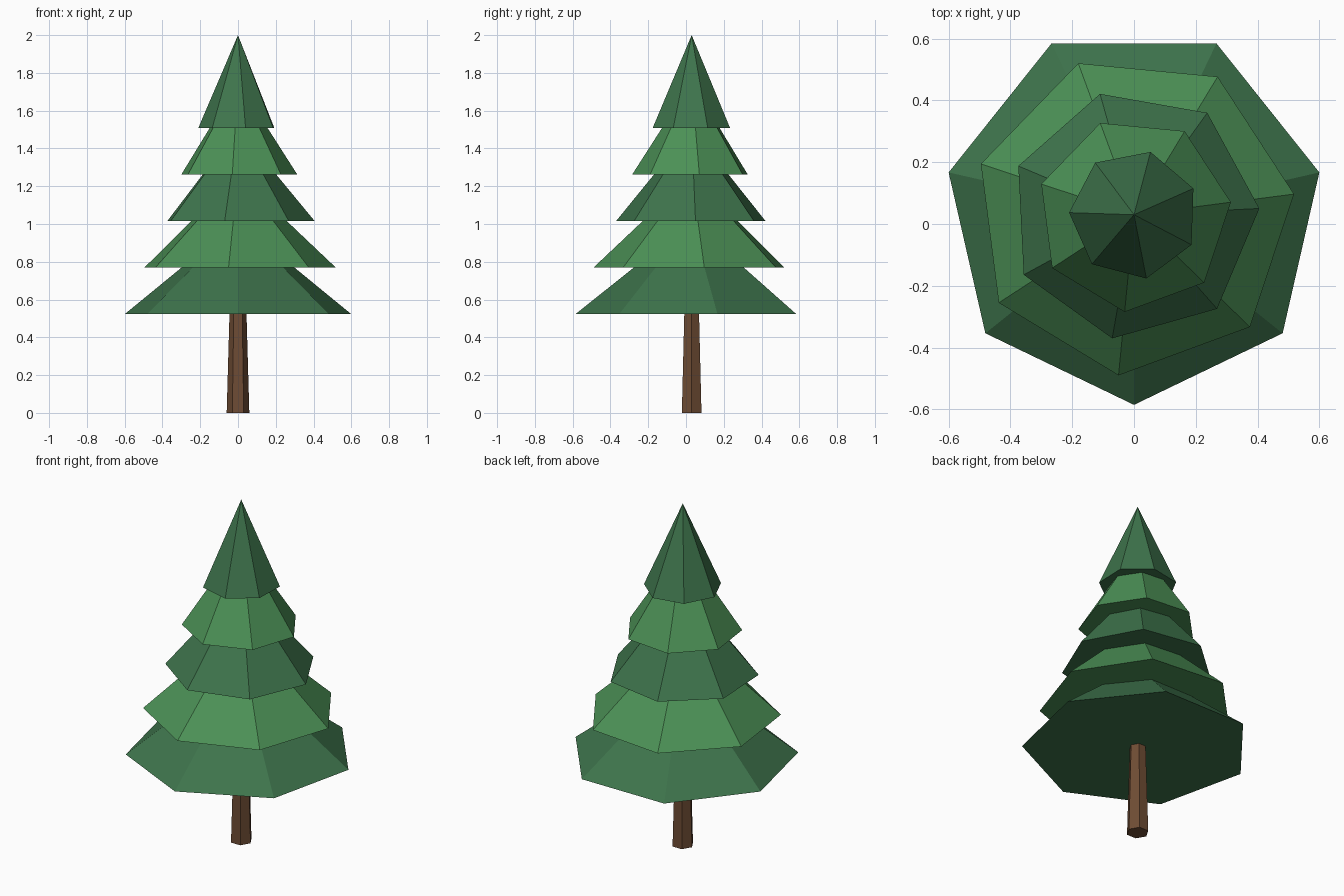
import bpy
import bmesh
from math import cos, sin, radians, tau

cube = bpy.data.objects.get("Cube")
if cube:
    bpy.data.objects.remove(cube, do_unlink=True)

CENTRE_Y = 0.03


def make_material(name, colour):
    mat = bpy.data.materials.new(name)
    mat.use_nodes = True
    mat.diffuse_color = (*colour, 1)
    shader = mat.node_tree.nodes["Principled BSDF"]
    shader.inputs["Base Color"].default_value = (*colour, 1)
    shader.inputs["Roughness"].default_value = 0.9
    return mat


def ring(bm, sides, radius, z, start):
    """Add a regular polygon of vertices, the first one at angle start."""
    angles = [radians(start) + tau * i / sides for i in range(sides)]
    return [bm.verts.new((radius * cos(a), radius * sin(a), z)) for a in angles]


def make_part(name, mat, sides, start, bottom, top, height, z):
    """Closed flat-shaded cone; a top radius of zero gives a point."""
    bm = bmesh.new()
    low = ring(bm, sides, bottom, 0, start)
    bm.faces.new(low[::-1])
    if top:
        high = ring(bm, sides, top, height, start)
        bm.faces.new(high)
    else:
        tip = bm.verts.new((0, 0, height))
    for i in range(sides):
        j = (i + 1) % sides
        upper = [high[j], high[i]] if top else [tip]
        bm.faces.new([low[i], low[j], *upper])
    mesh = bpy.data.meshes.new(name)
    bm.to_mesh(mesh)
    bm.free()
    mesh.materials.append(mat)
    obj = bpy.data.objects.new(name, mesh)
    obj.location = (0, CENTRE_Y, z)
    bpy.context.collection.objects.link(obj)
    return obj


dark_green = make_material("dark green needles", (0.048, 0.174, 0.072))
light_green = make_material("light green needles", (0.072, 0.283, 0.093))
brown = make_material("brown bark", (0.156, 0.072, 0.034))

# Tapered six-sided trunk, ending inside the lowest tier
make_part("trunk", brown, 6, 0, 0.06, 0.044, 0.56, 0)

# Overlapping seven-sided foliage cones: radius, turn of the first corner
tiers = [(0.615, -90), (0.522, -95.5), (0.406, -100), (0.316, -95.5), (0.21, -79)]
for n, (radius, turn) in enumerate(tiers):
    mat = light_green if n % 2 else dark_green
    make_part(f"foliage_tier_{n + 1}", mat, 7, turn, radius, 0, 0.491, 0.523 + n * 0.2465)
